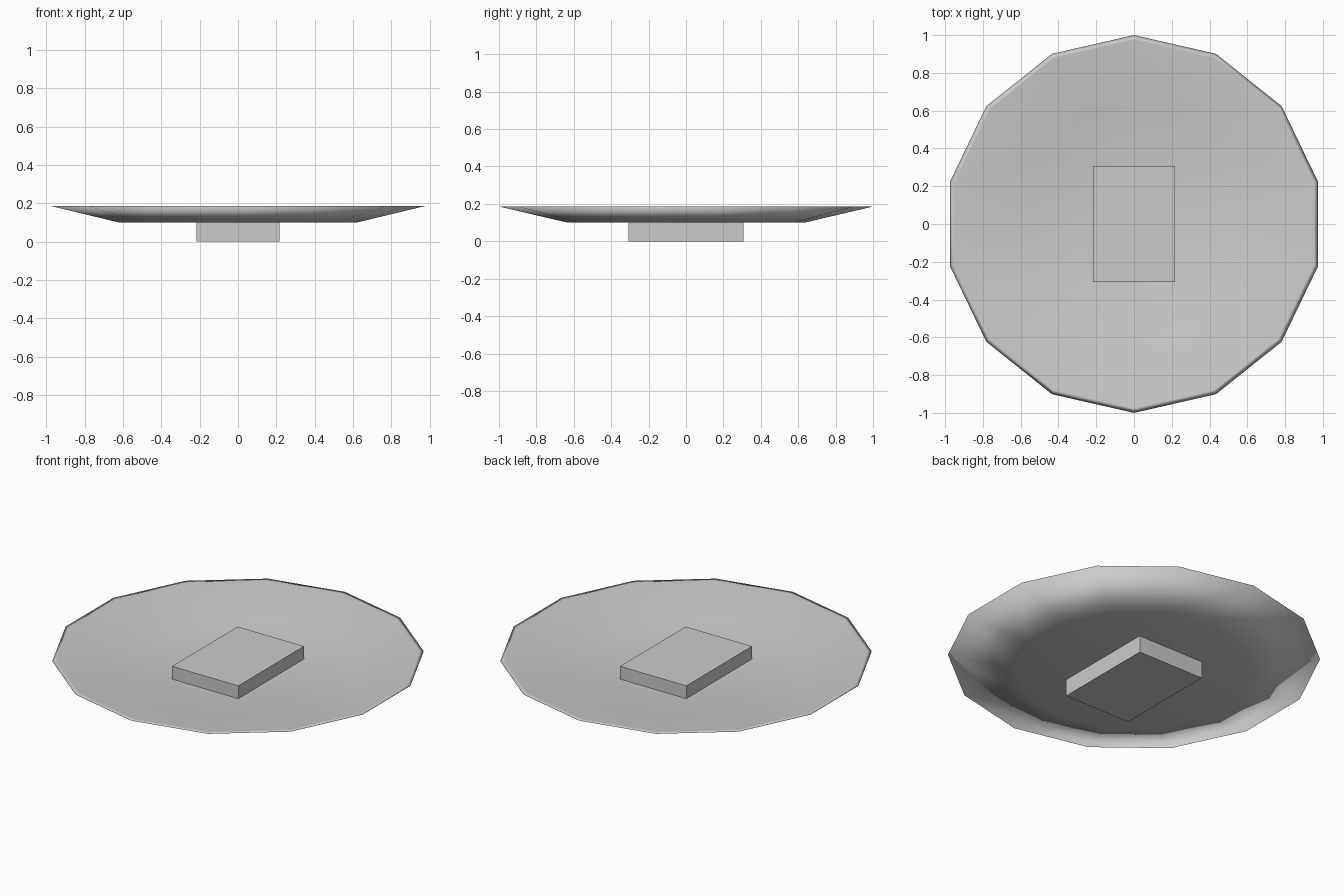
import bpy
import bmesh
from math import pi, sin, cos

cube = bpy.data.objects.get("Cube")
if cube:
    bpy.data.objects.remove(cube, do_unlink=True)

SIDES = 14
RIM_Z = 0.186

grey = bpy.data.materials.new("plain_grey")
grey.use_nodes = True
colour = (0.6, 0.6, 0.6, 1)
grey.diffuse_color = colour
grey.node_tree.nodes["Principled BSDF"].inputs["Base Color"].default_value = colour


def add_object(name, bm, smooth):
    bmesh.ops.recalc_face_normals(bm, faces=bm.faces)
    for face in bm.faces:
        face.smooth = smooth
    mesh = bpy.data.meshes.new(name)
    bm.to_mesh(mesh)
    bm.free()
    mesh.materials.append(grey)
    obj = bpy.data.objects.new(name, mesh)
    bpy.context.collection.objects.link(obj)
    return obj


# Shallow thin-walled dish: rings from the underside, over the rim, to the inner floor
profile = [(0.635, 0.1), (1.0, RIM_Z), (0.975, RIM_Z), (0.63, 0.11)]
bm = bmesh.new()
rings = []
for radius, z in profile:
    angles = [pi / 2 + 2 * pi * i / SIDES for i in range(SIDES)]
    rings.append([bm.verts.new((radius * cos(a), radius * sin(a), z)) for a in angles])
for low, high in zip(rings, rings[1:]):
    for i in range(SIDES):
        j = (i + 1) % SIDES
        bm.faces.new((low[i], low[j], high[j], high[i]))
bm.faces.new(rings[0])
bm.faces.new(rings[-1])
add_object("dish", bm, True)

# Rectangular block through the middle, level with the rim
bm = bmesh.new()
bmesh.ops.create_cube(bm, size=1)
bmesh.ops.scale(bm, vec=(0.435, 0.615, RIM_Z), verts=bm.verts)
bmesh.ops.translate(bm, vec=(0, 0, RIM_Z / 2), verts=bm.verts)
add_object("centre_block", bm, False)
